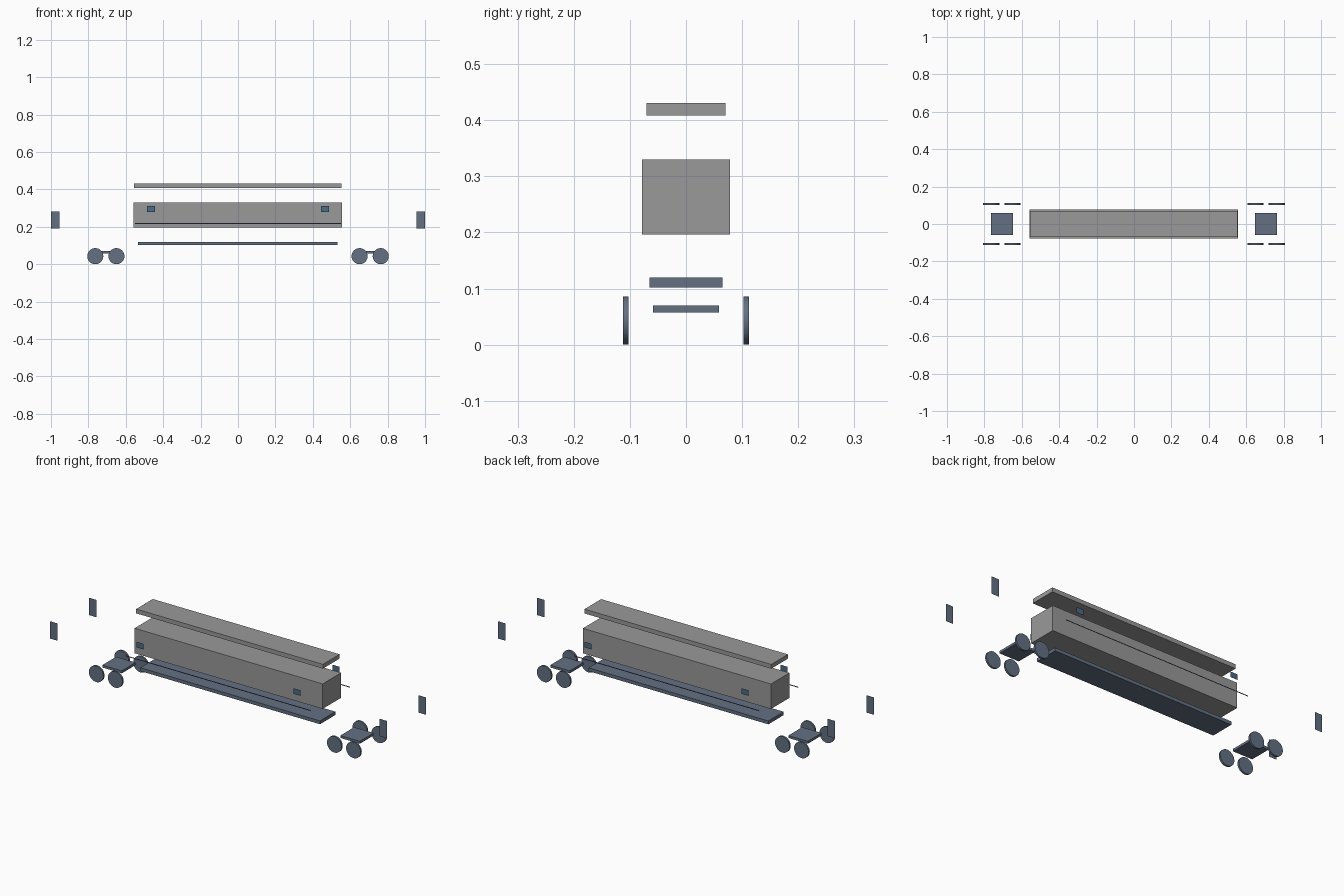
import bpy
import bmesh
import math
from mathutils import Matrix

if "Cube" in bpy.data.objects:
    bpy.data.objects.remove(bpy.data.objects["Cube"])


def material(name, rgb):
    m = bpy.data.materials.new(name)
    m.diffuse_color = (*rgb, 1.0)
    m.use_nodes = True
    m.node_tree.nodes["Principled BSDF"].inputs["Base Color"].default_value = m.diffuse_color
    return m


GREY = material("body_grey", (0.32, 0.32, 0.325))
SLATE = material("slate_blue", (0.125, 0.16, 0.225))
BLUE = material("hatch_blue", (0.075, 0.145, 0.235))


def add_object(name, bm, mat):
    mesh = bpy.data.meshes.new(name)
    bm.to_mesh(mesh)
    bm.free()
    mesh.materials.append(mat)
    ob = bpy.data.objects.new(name, mesh)
    bpy.context.collection.objects.link(ob)
    return ob


def box(name, x, size_x, size_y, z0, z1, mat):
    """Box centred on y = 0, between two heights."""
    bm = bmesh.new()
    bmesh.ops.create_cube(bm, size=1, matrix=Matrix.Translation((x, 0, (z0 + z1) / 2))
                          @ Matrix.Diagonal((size_x, size_y, z1 - z0, 1)))
    return add_object(name, bm, mat)


def side_panel(name, x0, x1, z0, z1, side, mat):
    """Flat upright panel facing outwards, held away from the body."""
    y = 0.165 * side
    corners = [(x0, y, z0), (x1, y, z0), (x1, y, z1), (x0, y, z1)]
    if side > 0:
        corners.reverse()
    bm = bmesh.new()
    bm.faces.new([bm.verts.new(c) for c in corners])
    return add_object(name, bm, mat)


def wheel(name, x, y):
    """Thin disc with its axis along y."""
    bm = bmesh.new()
    bmesh.ops.create_cone(bm, cap_ends=True, segments=32, radius1=0.043, radius2=0.043,
                          depth=0.01, matrix=Matrix.Translation((x, y, 0.043))
                          @ Matrix.Rotation(math.pi / 2, 4, 'X'))
    for f in bm.faces:
        f.smooth = len(f.verts) == 4
    for e in bm.edges:
        e.smooth = e.calc_face_angle(0) < math.radians(30)
    return add_object(name, bm, SLATE)


# Separated main layers: roof, body and underframe
box("roof", -0.001, 1.108, 0.141, 0.408, 0.431, GREY)
box("body", -0.001, 1.116, 0.156, 0.196, 0.33, GREY)
box("underframe", -0.001, 1.066, 0.13, 0.102, 0.12, SLATE)

# Running gear at each end
for end, label in ((-1, "left"), (1, "right")):
    box("bogie_frame_" + label, end * 0.706, 0.116, 0.117, 0.057, 0.07, SLATE)
    for i, x in enumerate((0.65, 0.763)):
        for side, s_label in ((-1, "front"), (1, "back")):
            wheel(f"wheel_{label}_{s_label}_{i + 1}", end * x, side * 0.1075)

# Flat panels along both sides
for side, s_label in ((-1, "front"), (1, "back")):
    side_panel("side_strip_" + s_label, -0.552, 0.55, 0.215, 0.22, side, SLATE)
    for end, label in ((-1, "left"), (1, "right")):
        xs = sorted((end * 0.955, end * 1.0))
        side_panel(f"end_panel_{label}_{s_label}", *xs, 0.19, 0.283, side, SLATE)
        xs = sorted((end * 0.445, end * 0.487))
        side_panel(f"hatch_{label}_{s_label}", *xs, 0.28, 0.31, side, BLUE)
